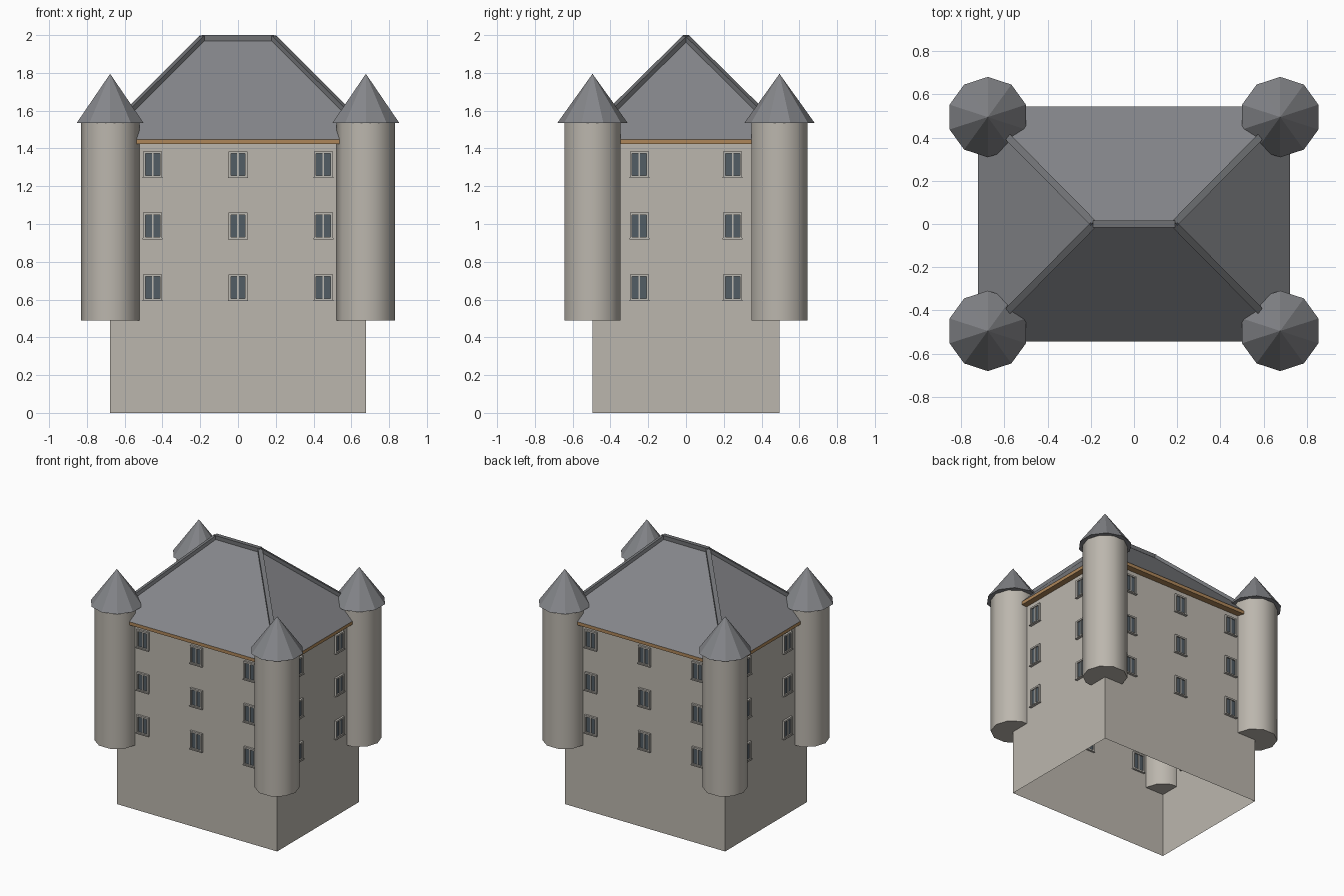
import bpy, bmesh, math
from mathutils import Vector, Matrix

if "Cube" in bpy.data.objects:
    bpy.data.objects.remove(bpy.data.objects["Cube"])


def material(name, rgb):
    m = bpy.data.materials.new(name)
    m.diffuse_color = (*rgb, 1)
    m.use_nodes = True
    m.node_tree.nodes["Principled BSDF"].inputs["Base Color"].default_value = m.diffuse_color
    return m


STONE = material("warm_stone", (0.50, 0.47, 0.42))
SLATE = material("slate", (0.235, 0.24, 0.255))
RIDGE = material("dark_slate", (0.16, 0.165, 0.175))
WOOD = material("eave_wood", (0.42, 0.24, 0.10))
FRAME = material("window_frame", (0.50, 0.48, 0.44))
GLASS = material("window_glass", (0.085, 0.11, 0.13))


def finish(name, bm, *mats):
    bmesh.ops.recalc_face_normals(bm, faces=bm.faces)
    me = bpy.data.meshes.new(name)
    bm.to_mesh(me)
    bm.free()
    ob = bpy.data.objects.new(name, me)
    bpy.context.collection.objects.link(ob)
    for m in mats:
        me.materials.append(m)
    return ob


def add_box(bm, centre, size, index=0):
    mat = Matrix.Translation(centre) @ Matrix.Diagonal((*size, 1))
    verts = bmesh.ops.create_cube(bm, size=1, matrix=mat)["verts"]
    for f in {f for v in verts for f in v.link_faces}:
        f.material_index = index
    return verts


HX, HY, EAVE = 0.677, 0.495, 1.425      # half width, half depth, wall height
RX, RY, RIDGE_X, TOP = 0.722, 0.543, 0.185, 1.985

# Walls: a box open at the bottom and top
bm = bmesh.new()
add_box(bm, (0, 0, EAVE / 2), (2 * HX, 2 * HY, EAVE))
bmesh.ops.delete(bm, geom=[f for f in bm.faces if abs(f.normal.z) > 0.9], context="FACES_ONLY")
finish("walls", bm, STONE)

# Wooden eave board under the roof
bm = bmesh.new()
add_box(bm, (0, 0, 1.435), (2 * RX, 2 * RY, 0.025))
finish("eave_board", bm, WOOD)

# Hipped roof
bm = bmesh.new()
base = [bm.verts.new((sx * RX, sy * RY, 1.4475)) for sx, sy in ((-1, -1), (1, -1), (1, 1), (-1, 1))]
left, right = (bm.verts.new((x, 0, TOP)) for x in (-RIDGE_X, RIDGE_X))
a, b, c, d = base
for face in ((a, b, right, left), (b, c, right), (c, d, left, right), (d, a, left), (d, c, b, a)):
    bm.faces.new(face)
finish("main_roof", bm, SLATE)


# Ridge and hip caps
def cap(name, p, q):
    p, q = Vector(p), Vector(q)
    bm = bmesh.new()
    along = (q - p).normalized()
    side = along.cross(Vector((0, 0, 1))).normalized()
    up = side.cross(along)
    rot = Matrix((along, side, up)).transposed().to_4x4()
    verts = add_box(bm, (0, 0, 0), ((q - p).length, 0.032, 0.03))
    bmesh.ops.transform(bm, matrix=Matrix.Translation((p + q) / 2) @ rot, verts=verts)
    finish(name, bm, RIDGE)


cap("ridge_cap", (-RIDGE_X - 0.005, 0, TOP), (RIDGE_X + 0.005, 0, TOP))
for sx in (-1, 1):
    for sy in (-1, 1):
        cap("hip_cap", (sx * RIDGE_X, 0, TOP), (sx * 0.69, sy * 0.51, 1.482))

# Corner turrets with pointed roofs
for sx in (-1, 1):
    for sy in (-1, 1):
        x, y = sx * HX, sy * HY
        bm = bmesh.new()
        bmesh.ops.create_cone(bm, cap_ends=True, segments=10, radius1=0.155, radius2=0.155, depth=1.045,
                              matrix=Matrix.Translation((x, y, 1.0125)) @ Matrix.Rotation(math.pi / 2, 4, "Z"))
        ob = finish("turret", bm, STONE)
        bpy.context.view_layer.objects.active = ob
        ob.select_set(True)
        bpy.ops.object.shade_smooth_by_angle(angle=math.radians(50))
        ob.select_set(False)

        bm = bmesh.new()
        bmesh.ops.create_cone(bm, cap_ends=True, segments=10, radius1=0.186, radius2=0, depth=0.26,
                              matrix=Matrix.Translation((x, y, 1.665)) @ Matrix.Rotation(math.pi / 2, 4, "Z")
                              @ Matrix.Rotation(math.pi / 2, 4, "Z"))
        finish("turret_roof", bm, SLATE)


# Windows: frame bars, centre bar, sill and glass, built facing -y then turned
def window(angle, dist, u, z):
    bm = bmesh.new()
    for s in (-1, 1):
        add_box(bm, (s * 0.044, 0, 0), (0.012, 0.03, 0.14))
        add_box(bm, (0, 0, s * 0.064), (0.1, 0.03, 0.012))
    add_box(bm, (0, -0.001, 0), (0.008, 0.02, 0.12))
    add_box(bm, (0, -0.003, -0.068), (0.106, 0.034, 0.006))
    add_box(bm, (0, 0, 0), (0.08, 0.012, 0.12), 1)
    mat = Matrix.Rotation(angle, 4, "Z") @ Matrix.Translation((u, -dist, z))
    bmesh.ops.transform(bm, matrix=mat, verts=bm.verts)
    finish("window", bm, FRAME, GLASS)


for z in (1.315, 0.99, 0.663):
    for turn in (0, 2):
        for u in (-0.452, 0, 0.452):
            window(turn * math.pi / 2, HY, u, z)
    for turn in (1, 3):
        for u in (-0.247, 0.247):
            window(turn * math.pi / 2, HX, u, z)
